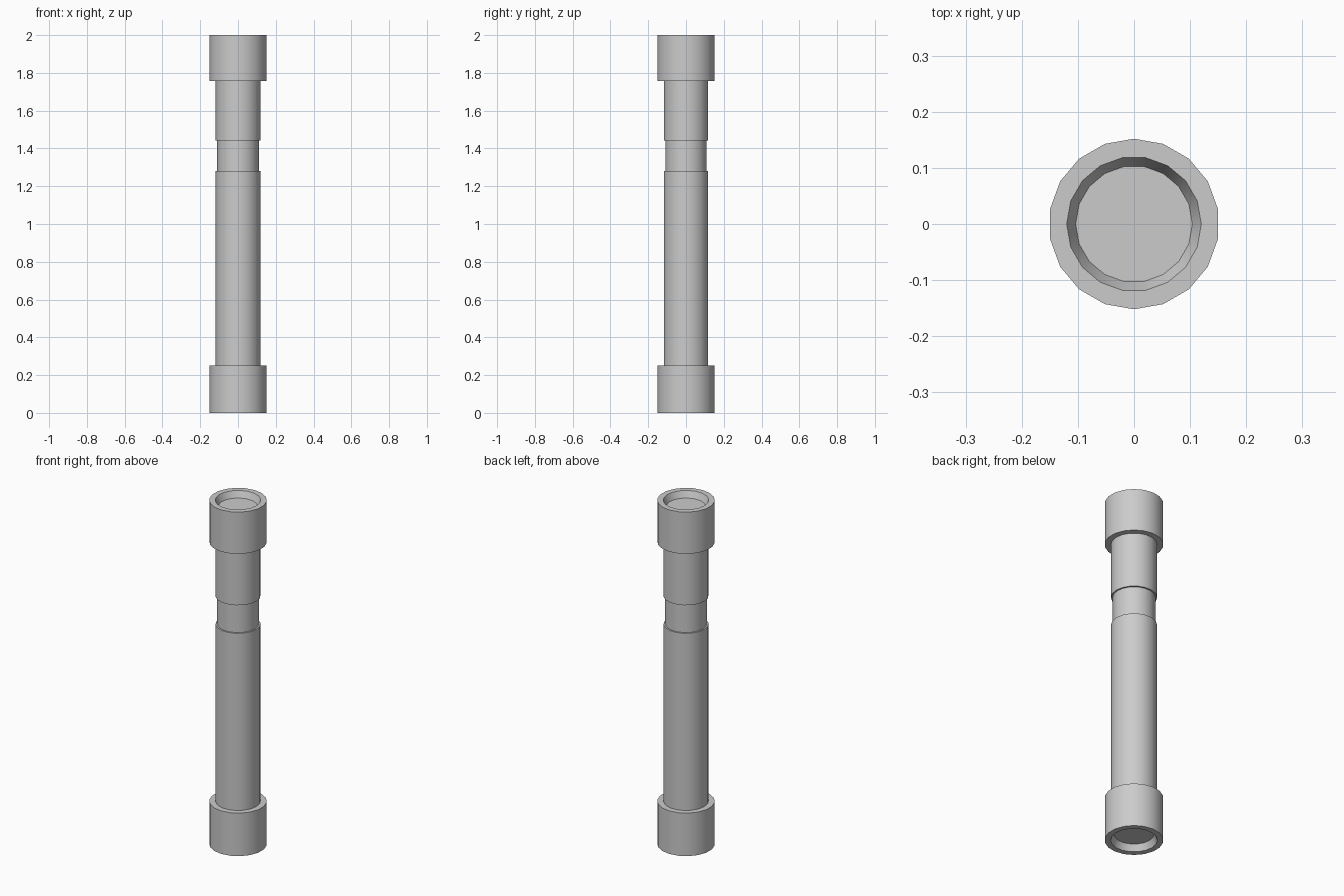
import bpy, bmesh, math

cube = bpy.data.objects.get("Cube")
if cube:
    bpy.data.objects.remove(cube, do_unlink=True)

SIDES = 18
CAP_R, TUBE_R, NECK_R, FLOOR_R = 0.152, 0.119, 0.11, 0.104
HALF_STEP = math.pi / SIDES

grey = bpy.data.materials.new("plain grey")
grey.use_nodes = True
colour = (0.6, 0.6, 0.6, 1)
grey.diffuse_color = colour
grey.node_tree.nodes["Principled BSDF"].inputs["Base Color"].default_value = colour


def lathe(name, profile, close_start=False, close_end=False):
    """Revolve (radius, height) points; rings narrower than the caps turn half a side."""
    bm = bmesh.new()
    rings = []
    for radius, z in profile:
        turn = 0 if radius == CAP_R else HALF_STEP
        angles = [math.pi / 2 + turn + 2 * HALF_STEP * i for i in range(SIDES)]
        rings.append([bm.verts.new((radius * math.cos(a), radius * math.sin(a), z))
                      for a in angles])
    for low, high in zip(rings, rings[1:]):
        for i in range(SIDES):
            j = (i + 1) % SIDES
            bm.faces.new((low[i], low[j], high[j], high[i]))
    if close_start:
        bm.faces.new(rings[0][::-1])
    if close_end:
        bm.faces.new(rings[-1])
    mesh = bpy.data.meshes.new(name)
    bm.to_mesh(mesh)
    bm.free()
    mesh.materials.append(grey)
    obj = bpy.data.objects.new(name, mesh)
    bpy.context.collection.objects.link(obj)
    bpy.ops.object.select_all(action='DESELECT')
    obj.select_set(True)
    bpy.context.view_layer.objects.active = obj
    bpy.ops.object.shade_smooth_by_angle(angle=math.radians(30))
    return obj


# Thick end collars, each with a shallow tapered recess
lathe("bottom_collar", [(FLOOR_R, 0.037), (0.12, 0), (CAP_R, 0),
                        (CAP_R, 0.25), (TUBE_R, 0.25)], close_start=True)
lathe("top_collar", [(TUBE_R, 1.757), (CAP_R, 1.757), (CAP_R, 2),
                     (0.12, 2), (FLOOR_R, 1.963)], close_end=True)

# Shaft in two tubes joined by a slimmer neck
lathe("lower_tube", [(TUBE_R, 0.25), (TUBE_R, 1.28), (NECK_R, 1.28)])
lathe("neck", [(NECK_R, 1.28), (NECK_R, 1.443)])
lathe("upper_tube", [(NECK_R, 1.443), (TUBE_R, 1.443), (TUBE_R, 1.757)])
